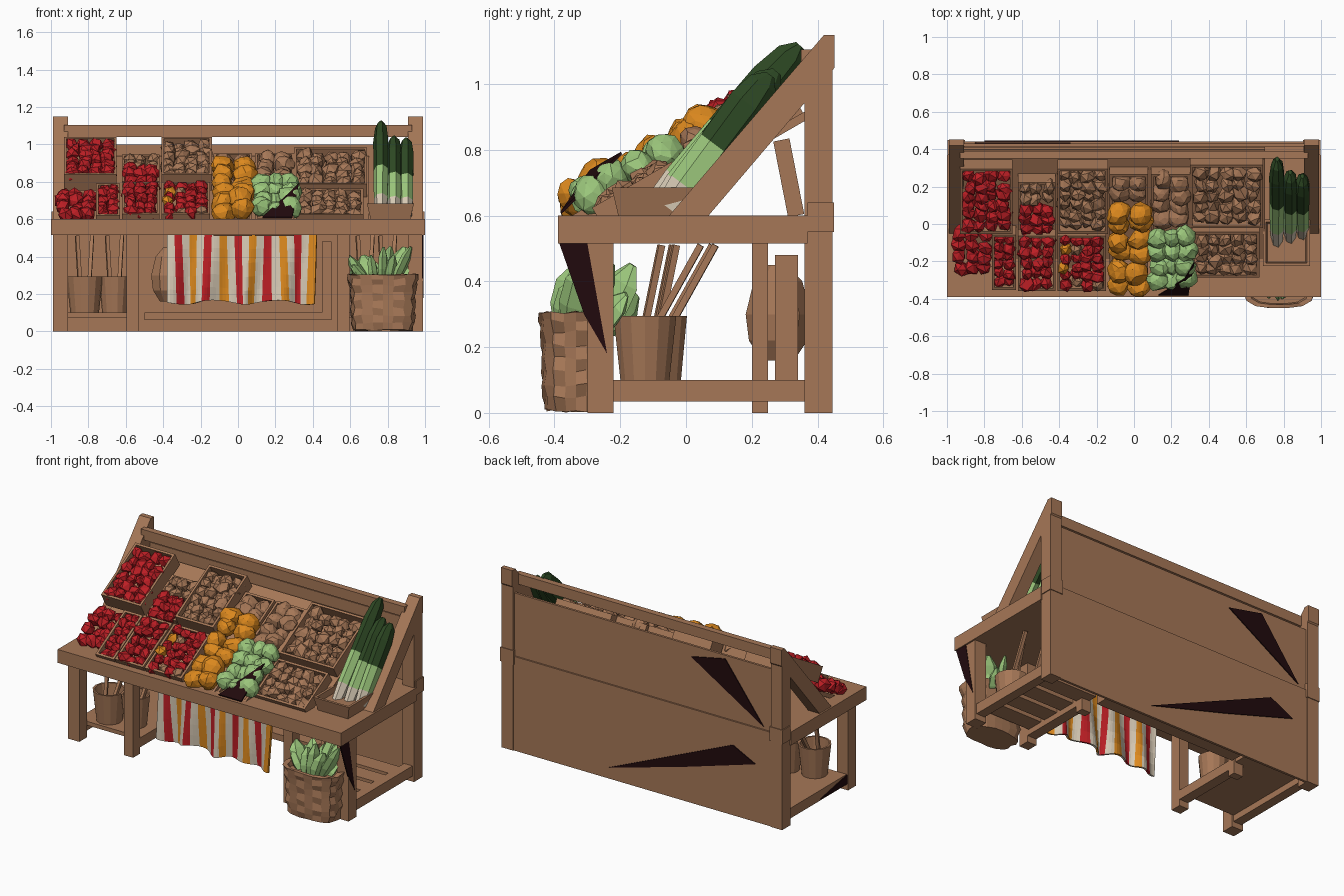
import bpy, bmesh, math, random
from mathutils import Matrix, Vector

random.seed(4)
if "Cube" in bpy.data.objects:
    bpy.data.objects.remove(bpy.data.objects["Cube"])


def material(name, r, g, b):
    m = bpy.data.materials.new(name)
    m.use_nodes = True
    m.diffuse_color = (r, g, b, 1)
    m.node_tree.nodes["Principled BSDF"].inputs["Base Color"].default_value = (r, g, b, 1)
    return m


WOOD, RED, ORANGE, LEAF, DARK_LEAF, CREAM, DARK = range(7)
MATS = [material("wood brown", .38, .185, .095), material("tomato red", .50, .013, .018),
        material("orange", .72, .25, .013), material("leaf green", .33, .57, .2),
        material("dark green", .026, .065, .017), material("cream", .68, .59, .46),
        material("dark maroon", .015, .003, .004)]
IDENTITY = Matrix.Identity(4)
# Sloped display frame: x across, y up the slope, z out of the slope
SLOPE = Matrix.Translation((0, -.37, .61)) @ Matrix.Rotation(math.radians(30), 4, 'X')


def finish(name, bm):
    me = bpy.data.meshes.new(name)
    bmesh.ops.recalc_face_normals(bm, faces=bm.faces)
    bm.to_mesh(me)
    bm.free()
    for m in MATS:
        me.materials.append(m)
    ob = bpy.data.objects.new(name, me)
    bpy.context.collection.objects.link(ob)
    return ob


def add_box(bm, x0, x1, y0, y1, z0, z1, M=IDENTITY):
    T = Matrix.Translation(((x0 + x1) / 2, (y0 + y1) / 2, (z0 + z1) / 2))
    bmesh.ops.create_cube(bm, size=1, matrix=M @ T @ Matrix.Diagonal((x1 - x0, y1 - y0, z1 - z0, 1)))


def box(name, *dims, M=IDENTITY):
    bm = bmesh.new()
    add_box(bm, *dims, M=M)
    return finish(name, bm)


def along(p, q):
    p, q = Vector(p), Vector(q)
    return Matrix.Translation(p) @ (q - p).to_track_quat('Z', 'Y').to_matrix().to_4x4(), (q - p).length


def beam(name, p, q, w, d):
    M, length = along(p, q)
    return box(name, -w / 2, w / 2, -d / 2, d / 2, 0, length, M=M)


def lathe(bm, profile, segs, M=IDENTITY, mats=None):
    # Rings of (radius, height), capped at both ends
    rings = [[bm.verts.new(M @ Vector((r * math.cos(a), r * math.sin(a), z)))
              for a in (math.tau * i / segs for i in range(segs))] for r, z in profile]
    for k, (a, b) in enumerate(zip(rings, rings[1:])):
        for i in range(segs):
            j = (i + 1) % segs
            bm.faces.new((a[i], a[j], b[j], b[i])).material_index = mats[k] if mats else WOOD
    for ring, k in ((rings[0], 0), (rings[-1], -1)):
        bm.faces.new(ring).material_index = mats[k] if mats else WOOD
    return rings


def plate(name, points, depth, mat=DARK, M=IDENTITY):
    bm = bmesh.new()
    f = bm.faces.new([bm.verts.new(M @ Vector(p)) for p in points])
    ext = bmesh.ops.extrude_face_region(bm, geom=[f])["geom"]
    bmesh.ops.translate(bm, verts=[v for v in ext if isinstance(v, bmesh.types.BMVert)], vec=depth)
    for f in bm.faces:
        f.material_index = mat
    return finish(name, bm)


def crate(name, x0, x1, s0, s1, lift=0):
    bm, t, b = bmesh.new(), .014, lift - .1
    add_box(bm, x0, x1, s0, s1, b, b + t, SLOPE)
    for x in (x0, x1 - t):
        add_box(bm, x, x + t, s0, s1, b, lift, SLOPE)
    for s in (s0, s1 - t):
        add_box(bm, x0 + t, x1 - t, s, s + t, b, lift, SLOPE)
    finish(name, bm)


def produce(name, x0, x1, s0, s1, r, colours, lift=0, detail=1):
    # Jittered grid of lumpy faceted balls on the slope
    bm = bmesh.new()
    nx, ns = (max(1, round((b - a) / (1.5 * r))) for a, b in ((x0, x1), (s0, s1)))
    for i in range(nx):
        for k in range(ns):
            x = x0 + (x1 - x0) * (i + .5) / nx + random.uniform(-.25, .25) * r
            s = s0 + (s1 - s0) * (k + .5) / ns + random.uniform(-.3, .3) * r
            T = Matrix.Translation((x, s, lift + random.uniform(-.5, .15) * r))
            R = Matrix.Rotation(random.uniform(0, 6), 4, Vector((random.random(), 1, random.random())))
            S = Matrix.Diagonal([r * random.uniform(.85, 1.2) for _ in range(3)] + [1])
            n, m = len(bm.faces), len(bm.verts)
            bmesh.ops.create_icosphere(bm, subdivisions=detail, radius=1, matrix=SLOPE @ T @ R @ S)
            bm.faces.ensure_lookup_table()
            bm.verts.ensure_lookup_table()
            c = random.choice(colours)
            for f in bm.faces[n:]:
                f.material_index = c
            for v in bm.verts[m:]:
                v.co += Vector([random.uniform(-.1, .1) * r for _ in range(3)])
    finish(name, bm)


# Table frame
box("table_top", -1, 1, -.39, .37, .515, .6)
box("lower_back_panel", -.95, .95, .425, .44, .0, .6)
box("upper_back_panel", -.95, .95, .415, .43, .6, 1.0)
box("back_ledge", -.93, .93, .36, .42, .56, .6)
box("top_rail", -.93, .93, .35, .39, 1.04, 1.105)
box("display_board", -.92, .7, .1, .83, -.125, -.1, M=SLOPE)
for side, n in ((-1, "right"), (1, "left")):
    lo, hi = sorted((side * .91, side * .99))
    box(n + "_back_post", lo, hi, .36, .445, 0, 1.08)
    box(n + "_post_collar", lo - .006, hi + .006, .37, .45, .55, .64)
    box(n + "_front_leg", lo, hi, -.3, -.22, 0, .53)
    box(n + "_bottom_rail", lo + .01, hi - .01, -.23, .37, .035, .1)
    plate(n + "_sloped_beam", [(lo, -.06, .59), (lo, .42, 1.15), (lo, .452, 1.15),
                               (lo, .452, 1.05), (lo, .06, .59)], (hi - lo, 0, 0), WOOD)
    lo, hi = sorted((side * .53, side * .595))
    box(n + "_inner_front_leg", lo, hi, -.3, -.23, 0, .53)
    box(n + "_inner_back_leg", lo, hi, .2, .25, 0, .53)
    box(n + "_inner_rail", lo, hi, -.23, .2, .04, .1)
    beam(n + "_board_brace", (side * .56, .335, .6), (side * .56, .29, .83), .05, .05)
box("right_shelf", -.96, -.54, -.22, .36, .075, .1)
for k in range(4):
    y = -.22 + k * .14
    box(f"left_shelf_slat_{k}", .54, .96, y, y + .11, .075, .1)

# Crates, listed as x range, slope range, lift
for k, c in enumerate(((-.93, -.65, .39, .79, .04), (-.41, -.14, .39, .79, .04),
                       (.3, .69, .39, .78, -.02), (-.76, -.63, .02, .36, 0),
                       (-.62, -.42, .02, .36, .01), (-.41, -.15, .02, .36, .01),
                       (-.13, .075, .01, .72, -.02), (.09, .3, .01, .72, -.02),
                       (.31, .67, .08, .36, -.03), (-.62, -.42, .39, .68, -.005))):
    crate(f"crate_{k}", *c)

# Produce
produce("tomatoes_large_crate", -.91, -.67, .41, .76, .041, [RED], .03)
produce("tomatoes_loose", -.96, -.77, .09, .36, .042, [RED], -.05)
produce("tomatoes_narrow", -.75, -.64, .04, .35, .036, [RED], -.015)
produce("tomatoes_front", -.61, -.43, .03, .35, .04, [RED], .005)
produce("tomatoes_basket", -.61, -.43, .38, .53, .04, [RED], .005)
produce("potatoes_basket", -.61, -.43, .54, .67, .04, [WOOD], -.01)
produce("mixed_fruit", -.4, -.16, .03, .35, .036, [RED, RED, RED, RED, ORANGE, WOOD])
produce("potatoes_large_crate", -.4, -.155, .41, .76, .041, [WOOD], .015)
produce("oranges", -.14, .08, .02, .56, .061, [ORANGE], .022, 2)
produce("potatoes_middle_a", -.12, .06, .56, .7, .055, [WOOD], -.035, 2)
produce("cabbages", .09, .31, .05, .4, .055, [LEAF], .015, 2)
produce("potatoes_middle_b", .1, .29, .41, .7, .055, [WOOD], -.03, 2)
produce("potatoes_right_back", .32, .67, .41, .75, .045, [WOOD], -.04)
produce("potatoes_right_front", .33, .65, .1, .34, .042, [WOOD], -.04)
plate("crate_dark_flap", [(.13, -.01, .0), (.29, -.01, 0), (.325, .24, .065), (.27, .13, .065)],
      (0, -.003, .008), M=SLOPE)

# Leeks standing in a tub
bm = bmesh.new()
lathe(bm, [(.15, .6), (.178, .685), (.155, .685), (.145, .65)], 4,
      Matrix.Translation((.815, -.1, 0)) @ Matrix.Rotation(math.pi / 4, 4, 'Z'))
finish("leek_tub", bm)
for k, (x, top, ty) in enumerate(((.765, 1.11, .34), (.835, 1.03, .27), (.9, 1.02, .25))):
    M, h = along((x, -.09 + .02 * k, .62), (x, ty, top))
    bm = bmesh.new()
    lathe(bm, [(.035, 0), (.043, .17 * h), (.045, .48 * h), (.047, .8 * h), (.036, .95 * h), (.012, h + .01)],
          7, M @ Matrix.Diagonal((.9, 1.35, 1, 1)), [CREAM, LEAF, DARK_LEAF, DARK_LEAF, DARK_LEAF])
    finish(f"leek_{k}", bm)

# Woven basket of greens
bm = bmesh.new()
rings = lathe(bm, [(.155, .0), (.165, .04), (.17, .08), (.17, .12), (.17, .16), (.172, .2), (.178, .24),
                   (.185, .275), (.19, .3), (.16, .3), (.15, .27)], 20)
for k, ring in enumerate(rings):
    for i, v in enumerate(ring):
        a = math.tau * i / 20
        square = (abs(math.cos(a)) ** 4 + abs(math.sin(a)) ** 4) ** -.2
        weave = 1 + .035 * (-1) ** (k + i // 2) * (k < 8)
        v.co = Vector((.775 + v.co.x * square * weave, -.335 + v.co.y * .6 * square * weave,
                       v.co.z + random.uniform(0, .012)))
finish("woven_basket", bm)
bm = bmesh.new()
for k in range(13):
    a = k * 2.4
    reach = .05 + .014 * (k % 7)
    base = Vector((.765 + .07 * math.cos(a), -.32 + .05 * math.sin(a), .24))
    tip = base + Vector((reach * math.cos(a), .07 + .4 * reach * math.sin(a), .12 + .045 * (k % 3)))
    M, h = along(base, tip)
    lathe(bm, [(.03, 0), (.06, .4 * h), (.055, .75 * h), (.015, h)], 6,
          M @ Matrix.Rotation(a, 4, 'Z') @ Matrix.Diagonal((1, .45, 1, 1)), [LEAF] * 3)
finish("basket_greens", bm)

# Buckets with sticks on the shelves
for k, (x, y, r) in enumerate(((-.82, -.125, .098), (-.66, -.09, .085), (.8, -.125, .098), (.68, -.08, .085))):
    bm = bmesh.new()
    lathe(bm, [(.78 * r, .1), (r, .295), (.88 * r, .295), (.75 * r, .15)], 14, Matrix.Translation((x, y, 0)))
    finish(f"bucket_{k}", bm)
    for j, dx in enumerate((-.02, .02)):
        beam(f"stick_{k}_{j}", (x + dx, y - .02, .17), (x + 2 * dx, y + .05 + .12 * j, .51), .02, .02)

# Sack and planks under the table
bm = bmesh.new()
lathe(bm, [(.05, .16), (.09, .22), (.1, .3), (.075, .4), (.03, .45)], 9, Matrix.Translation((-.37, .28, 0)))
finish("sack", bm)
box("stored_plank", .45, .5, .27, .34, .1, .48)
box("stored_plank_base", -.5, .5, .27, .36, .06, .1)

# Striped hanging cloth, three wavy columns to a stripe
bm, cols, rows = bmesh.new(), 60, 5
grid = [[bm.verts.new((-.38 + .8 * i / cols + .015 * (j / rows) * math.sin(i * .3),
                       -.26 - (.006 + .018 * j / rows) * math.sin(i * .42 + .3 * j),
                       .515 - (.36 + .012 * math.sin(i * .25)) * j / rows))
         for j in range(rows + 1)] for i in range(cols + 1)]
for i in range(cols):
    for j in range(rows):
        f = bm.faces.new((grid[i][j], grid[i][j + 1], grid[i + 1][j + 1], grid[i + 1][j]))
        f.material_index = (CREAM, RED, CREAM, ORANGE)[(i // 3) % 4]
cloth = finish("striped_cloth", bm)
cloth.modifiers.new("thickness", 'SOLIDIFY').thickness = .012

# Dark worn patches on the back and the sides
plate("upper_back_patch", [(-.34, .43, .93), (-.58, .43, .98), (-.85, .43, .62)], (0, .006, 0))
plate("lower_back_patch", [(.24, .44, .07), (-.3, .44, .22), (-.8, .44, .37), (-.64, .44, .45)], (0, .006, 0))
plate("side_patch", [(.985, -.385, .515), (.985, -.3, .515), (.985, -.24, .18), (.985, -.31, .3)], (.008, 0, 0))
plate("rail_patch", [(-.98, -.22, .04), (-.98, -.22, .098), (-.98, .05, .045)], (-.006, 0, 0))
